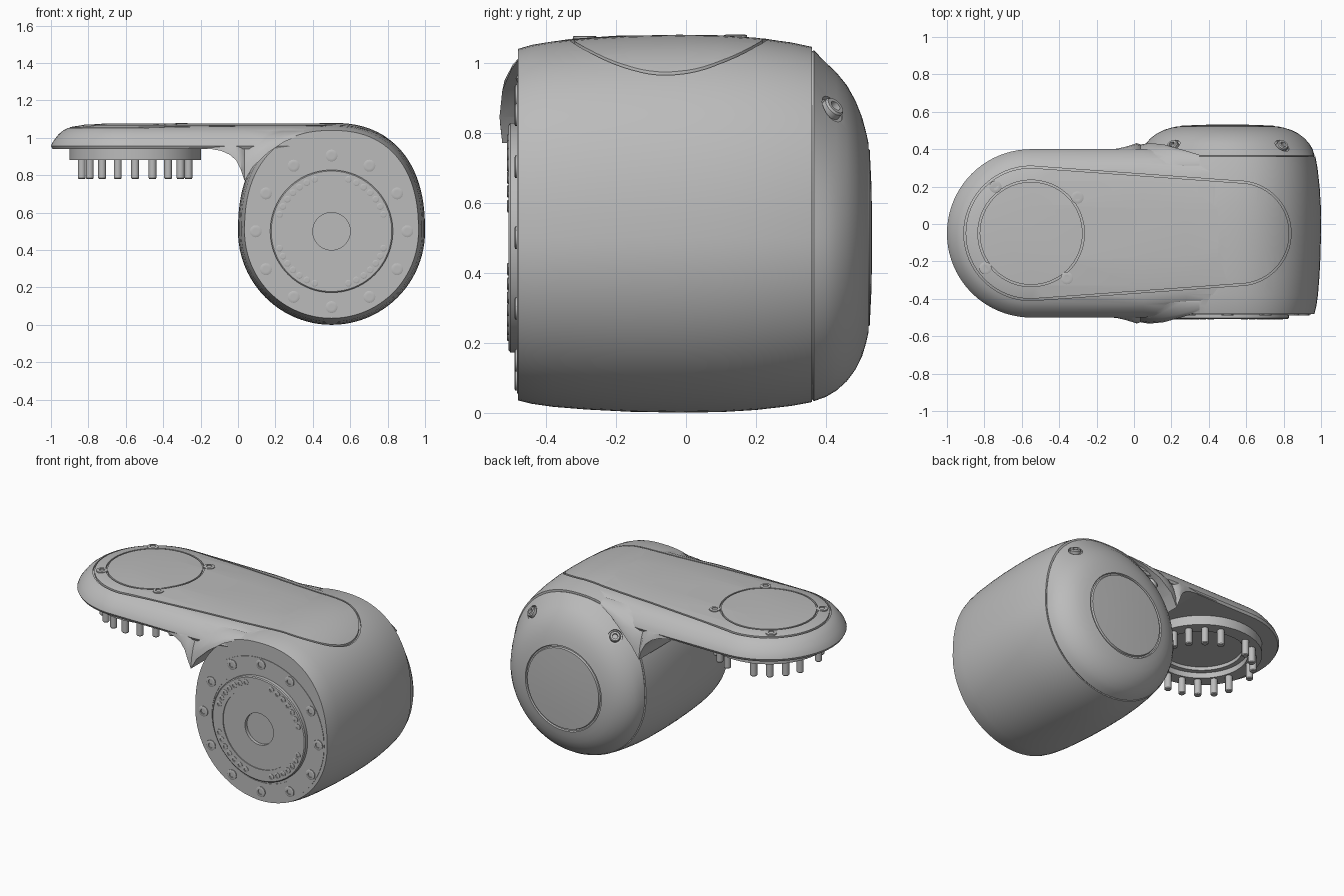
import bpy, bmesh
from math import sin, cos, pi, radians
from mathutils import Vector
from mathutils.bvhtree import BVHTree

if "Cube" in bpy.data.objects:
    bpy.data.objects.remove(bpy.data.objects["Cube"])

grey = bpy.data.materials.new("light_grey")
grey.use_nodes = True
grey.diffuse_color = (0.5, 0.5, 0.5, 1)
grey.node_tree.nodes["Principled BSDF"].inputs["Base Color"].default_value = (0.5, 0.5, 0.5, 1)


def smooth(ob, angle=30):
    bpy.ops.object.select_all(action='DESELECT')
    ob.select_set(True)
    bpy.context.view_layer.objects.active = ob
    bpy.ops.object.shade_smooth_by_angle(angle=radians(angle))


def loft(name, rings, closed=False):
    """Skin a list of equal-length point rings; cap the ends unless closed."""
    bm = bmesh.new()
    loops = [[bm.verts.new(p) for p in ring] for ring in rings]
    pairs = list(zip(loops, loops[1:])) + ([(loops[-1], loops[0])] if closed else [])
    for a, b in pairs:
        for i in range(len(a)):
            j = (i + 1) % len(a)
            bm.faces.new((a[i], a[j], b[j], b[i]))
    if not closed:
        bm.faces.new(loops[0])
        bm.faces.new(loops[-1])
    bmesh.ops.recalc_face_normals(bm, faces=bm.faces)
    me = bpy.data.meshes.new(name)
    bm.to_mesh(me)
    bm.free()
    me.materials.append(grey)
    ob = bpy.data.objects.new(name, me)
    bpy.context.collection.objects.link(ob)
    smooth(ob)
    return ob


def revolve(name, profile, origin, axis, sides=64):
    """Turn (radius, height) points around an axis."""
    q = Vector(axis).to_track_quat('Z', 'Y')
    turn = [2 * pi * i / sides for i in range(sides)]
    return loft(name, [[Vector(origin) + q @ Vector((r * cos(t), r * sin(t), h)) for t in turn]
                       for r, h in profile])


def boolean(ob, other, op):
    mod = ob.modifiers.new(op, 'BOOLEAN')
    mod.operation, mod.solver, mod.object = op, 'EXACT', other
    bpy.context.view_layer.objects.active = ob
    bpy.ops.object.modifier_apply(modifier=mod.name)
    bpy.data.objects.remove(other)


def bolt(name, origin, axis, r, h):
    revolve(name, [(r, -0.02), (r, h * 0.7), (r * 0.85, h), (r * 0.5, h), (r * 0.5, h * 0.1)],
            origin, axis, 16)


def section(y, rx, up, low, n, count=96):
    """Cross-section of the drum: rounder below, fuller above."""
    ring = []
    for i in range(count):
        t = 2 * pi * i / count
        c, s = cos(t), sin(t)
        e = 2 / n if s > 0 else 1
        x = abs(c) ** e * (1 if c > 0 else -1)
        z = abs(s) ** e * (up if s > 0 else -low)
        ring.append((0.5 + rx * x, y, 0.5 + z))
    return ring


# Drum housing with a slight barrel bulge
bulge = [(-0.48, 0.93), (-0.44, 0.95), (-0.38, 0.967), (-0.28, 0.983), (-0.16, 0.995), (-0.02, 1),
         (0.1, 0.997), (0.2, 0.985), (0.3, 0.962), (0.36, 0.94)]
body = loft("main_housing", [section(y, 0.5 * s, 0.58 * s, 0.5 * s, 2.35) for y, s in bulge])


# Arm: rounded slab that sinks into the drum on the right
def arm_ring(z, inset, right):
    r = 0.45 - inset
    ring = [(-0.55 + r * cos(t), -0.05 + r * sin(t), z)
            for t in [pi / 2 + pi * i / 40 for i in range(41)]]
    side = [(0.05, r), (0.28, r - 0.02), (right, r - 0.02)]
    ring += [(x, -0.05 - h, z) for x, h in side]
    ring += [(x, -0.05 + h, z) for x, h in reversed(side)]
    return ring


arm = loft("arm", [arm_ring(*a) for a in [
    (0.94, 0.008, 0.75), (0.955, 0, 0.74), (0.975, 0.008, 0.72), (0.995, 0.022, 0.7),
    (1.02, 0.042, 0.66), (1.042, 0.07, 0.6), (1.058, 0.105, 0.55), (1.068, 0.17, 0.5),
    (1.077, 0.3, 0.45)]])

# Flared fillet joining the arm and the drum
flare = []
for x, low, hy in [(-0.3, 0.945, 0.445), (-0.15, 0.941, 0.447), (-0.09, 0.93, 0.453),
                   (-0.045, 0.91, 0.463), (-0.01, 0.88, 0.474), (0.015, 0.83, 0.482),
                   (0.035, 0.77, 0.475), (0.08, 0.845, 0.483), (0.16, 0.92, 0.475),
                   (0.25, 0.98, 0.45), (0.35, 1.02, 0.42)]:
    rows = [(low + t * (1.04 - low), hy - (hy - 0.37) * t * t) for t in (0, 0.25, 0.5, 0.75, 1)]
    flare.append([(x, -0.05 - h, z) for z, h in rows]
                 + [(x, -0.05 + h, z) for z, h in reversed(rows)])
boolean(body, arm, 'UNION')
boolean(body, loft("fillet", flare), 'UNION')

# Narrow grooves that follow the top surface
tree = BVHTree.FromObject(body, bpy.context.evaluated_depsgraph_get())


def height(x, y):
    return tree.ray_cast(Vector((x, y, 3)), Vector((0, 0, -1)))[0].z


def panel_outline(r_left, r_right, x_left, x_right):
    left = [(x_left + r_left * cos(t), -0.05 + r_left * sin(t))
            for t in [pi / 2 + pi * i / 32 for i in range(33)]]
    right = [(x_right + r_right * cos(t), -0.05 + r_right * sin(t))
             for t in [-pi / 2 + pi * i / 32 for i in range(33)]]

    def between(a, b):
        return [(a[0] + (b[0] - a[0]) * k / 16, a[1] + (b[1] - a[1]) * k / 16) for k in range(1, 16)]
    if x_left == x_right:
        return left[:-1] + right[:-1]
    return left + between(left[-1], right[0]) + right + between(right[-1], left[0])


def groove(r_left, r_right, x_left, x_right, w=0.005, depth=0.012):
    a = panel_outline(r_left - w, r_right - w, x_left, x_right)
    b = panel_outline(r_left + w, r_right + w, x_left, x_right)
    rings = [[(x, y, height(x, y) + d) for x, y in o]
             for o, d in ((a, 0.03), (a, -depth), (b, -depth), (b, 0.03))]
    boolean(body, loft("groove_cutter", rings, closed=True), 'DIFFERENCE')


groove(0.355, 0.275, -0.55, 0.56)
groove(0.28, 0.28, -0.55, -0.55)
smooth(body)

# Screws around the round cover on the arm
for deg in (128, 37, 218, 308):
    x, y = -0.55 + 0.31 * cos(radians(deg)), -0.045 + 0.31 * sin(radians(deg))
    bolt("cover_screw", (x, y, height(x, y)), (0, 0, 1), 0.033, 0.006)

# Rear cap with a grooved round cover
cap = loft("rear_cap", [section(*c) for c in [
    (0.35, 0.455, 0.53, 0.455, 2.3), (0.366, 0.465, 0.535, 0.467, 2.3), (0.4, 0.455, 0.5, 0.455, 2.1),
    (0.43, 0.437, 0.472, 0.437, 2), (0.46, 0.41, 0.435, 0.41, 2), (0.485, 0.376, 0.39, 0.376, 2),
    (0.503, 0.34, 0.345, 0.34, 2), (0.515, 0.3, 0.3, 0.3, 2), (0.522, 0.268, 0.268, 0.268, 2),
    (0.514, 0.264, 0.264, 0.264, 2), (0.514, 0.256, 0.256, 0.256, 2), (0.525, 0.252, 0.252, 0.252, 2),
    (0.53, 0.15, 0.15, 0.15, 2), (0.532, 0.04, 0.04, 0.04, 2)]])
for side in (-1, 1):
    seat = Vector((0.5 + side * 0.29, 0.415, 0.865))
    out = Vector((side * 0.45, 0.6, 0.6)).normalized()
    boolean(cap, revolve("seat_cutter", [(0.042, -0.005), (0.042, 0.2)], seat, out, 24), 'DIFFERENCE')
    bolt("cap_screw", seat, out, 0.032, 0.02)
smooth(cap)

# Output hub on the front of the drum
front = (0, -1, 0)
revolve("output_hub", [(0.445, 0.47), (0.445, 0.483), (0.345, 0.483), (0.345, 0.474), (0.328, 0.474),
                       (0.328, 0.502), (0.322, 0.507), (0.252, 0.507), (0.252, 0.501), (0.1, 0.501),
                       (0.1, 0.2)], (0.5, 0, 0.5), front, 96)


def on_hub(deg, r, depth):
    return (0.5 + r * cos(radians(deg)), -depth, 0.5 + r * sin(radians(deg)))


for deg in range(0, 360, 30):
    bolt("flange_bolt", on_hub(deg, 0.405, 0.483), front, 0.032, 0.007)
for quarter in range(0, 360, 90):
    for k in range(7):
        bolt("hub_bolt", on_hub(quarter + 18 + 9 * k, 0.292, 0.507), front, 0.018, 0.004)

# Mounting ring and pins under the arm
down = (0, 0, -1)
revolve("mounting_ring", [(0.352, -0.95), (0.352, -0.88), (0.27, -0.88), (0.27, -0.915),
                          (0.24, -0.915), (0.24, -0.937)], (-0.55, -0.05, 0), down)
for quarter in range(0, 360, 90):
    for k in range(4):
        t = radians(quarter + 18 + 18 * k)
        revolve("mounting_pin", [(0.021, -0.9), (0.021, -0.785), (0.017, -0.78)],
                (-0.55 + 0.3 * cos(t), -0.05 + 0.3 * sin(t), 0), down, 16)
revolve("locating_pin", [(0.021, -0.9), (0.021, -0.785), (0.017, -0.78)],
        (-0.55, -0.35, 0), down, 16)
